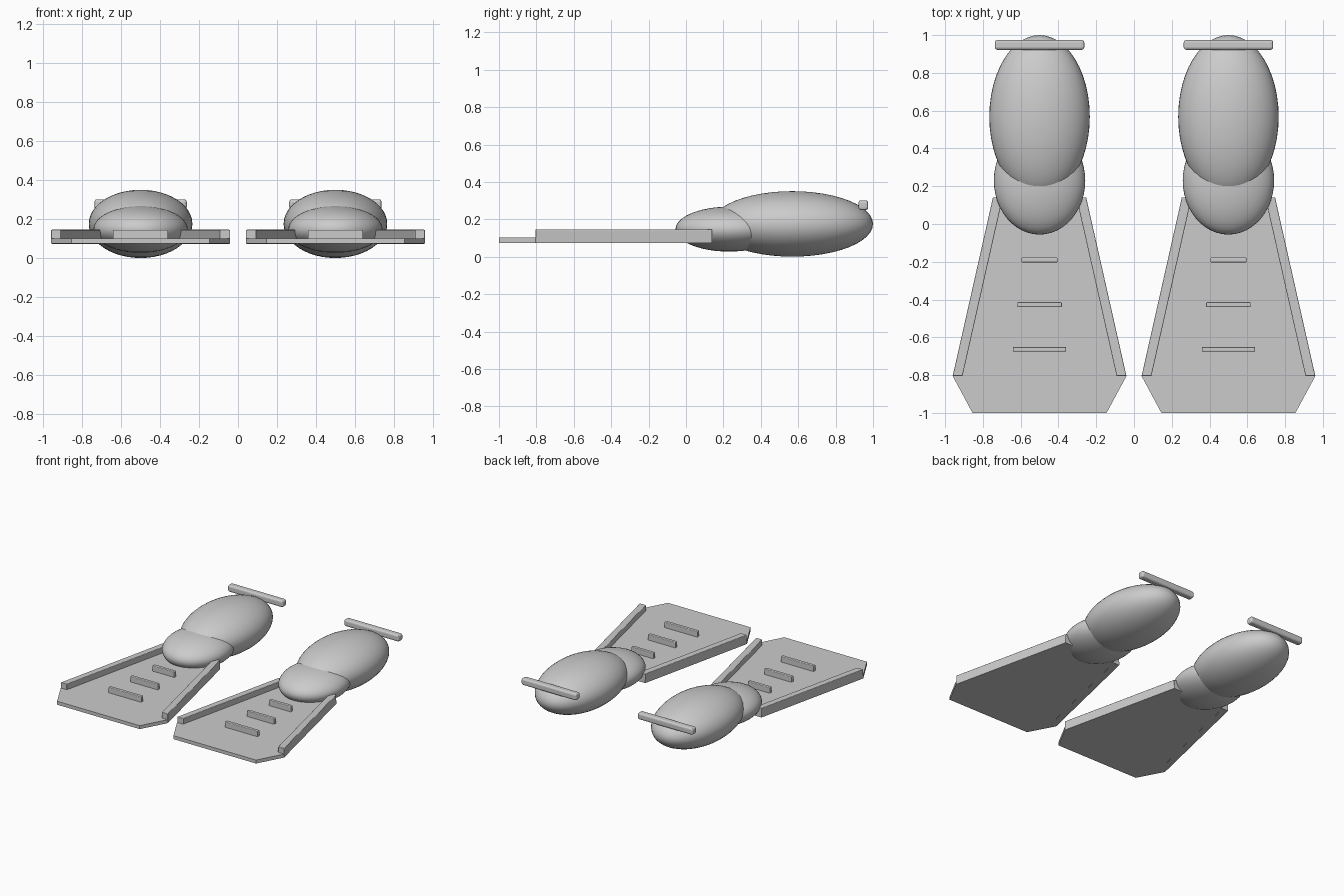
import bpy, bmesh

if "Cube" in bpy.data.objects:
    bpy.data.objects.remove(bpy.data.objects["Cube"])

SIDES = (("left", -0.5), ("right", 0.5))


def prism(name, outline, z0, z1, bevel=0.0):
    """Extrude a flat outline from z0 up to z1."""
    bm = bmesh.new()
    base = bm.faces.new([bm.verts.new((x, y, z0)) for x, y in outline])
    top = bmesh.ops.extrude_face_region(bm, geom=[base])["geom"]
    for v in top:
        if isinstance(v, bmesh.types.BMVert):
            v.co.z = z1
    bmesh.ops.recalc_face_normals(bm, faces=bm.faces)
    mesh = bpy.data.meshes.new(name)
    bm.to_mesh(mesh)
    bm.free()
    obj = bpy.data.objects.new(name, mesh)
    bpy.context.collection.objects.link(obj)
    if bevel:
        mod = obj.modifiers.new("soft_edges", "BEVEL")
        mod.width = bevel
        mod.segments = 3
    return obj


def box(name, cx, cy, half_x, half_y, z0, z1, bevel):
    outline = [(cx - half_x, cy - half_y), (cx + half_x, cy - half_y),
               (cx + half_x, cy + half_y), (cx - half_x, cy + half_y)]
    return prism(name, outline, z0, z1, bevel)


def ellipsoid(name, center, radii):
    bpy.ops.mesh.primitive_uv_sphere_add(segments=48, ring_count=24, location=center)
    obj = bpy.context.object
    obj.name = name
    obj.scale = radii
    bpy.ops.object.transform_apply(location=False, rotation=False, scale=True)
    bpy.ops.object.shade_smooth()
    return obj


for side, cx in SIDES:
    # flared blade with clipped tip corners
    half = [(0.355, -1.0), (0.46, -0.805), (0.247, 0.14)]
    outline = [(cx + x, y) for x, y in half] + [(cx - x, y) for x, y in reversed(half)]
    prism(f"{side}_blade", outline, 0.075, 0.102)

    # raised rails along both blade edges
    for edge, s in (("inner", -1), ("outer", 1)):
        s *= 1 if cx > 0 else -1
        rail = [(0.46, -0.805), (0.247, 0.14), (0.195, 0.14), (0.408, -0.805)]
        prism(f"{side}_{edge}_rail", [(cx + s * x, y) for x, y in rail],
              0.074, 0.146, 0.004)

    # stiffening ribs, wider towards the tip
    for i, (y, w) in enumerate(((-0.19, 0.095), (-0.427, 0.118), (-0.663, 0.141))):
        box(f"{side}_rib_{i + 1}", cx, y, w, 0.013, 0.095, 0.145, 0.005)

    # foot pocket: heel body and toe cap
    ellipsoid(f"{side}_foot_pocket", (cx, 0.568, 0.176), (0.266, 0.432, 0.175))
    ellipsoid(f"{side}_toe_cap", (cx, 0.23, 0.148), (0.242, 0.286, 0.12))

    # heel strap
    box(f"{side}_heel_strap", cx, 0.948, 0.237, 0.026, 0.25, 0.302, 0.014)
